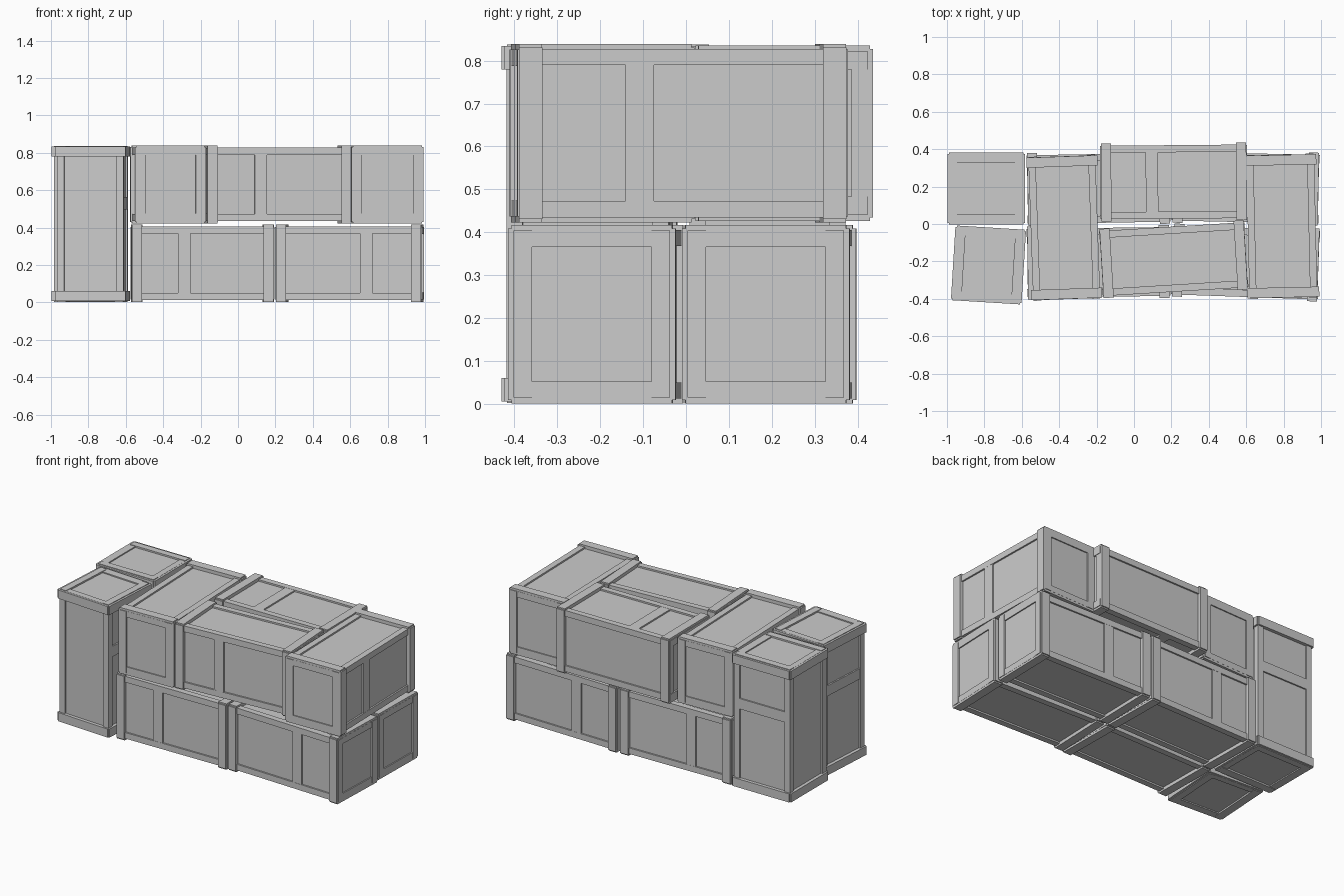
import bpy, bmesh
from math import radians
from mathutils import Matrix, Vector

if "Cube" in bpy.data.objects:
    bpy.data.objects.remove(bpy.data.objects["Cube"])


def box(bm, x, y, z):
    # axis-aligned box from (min, max) ranges
    c = Vector(((x[0]+x[1])/2, (y[0]+y[1])/2, (z[0]+z[1])/2))
    s = Matrix.Diagonal((x[1]-x[0], y[1]-y[0], z[1]-z[0], 1))
    bmesh.ops.create_cube(bm, size=1, matrix=Matrix.Translation(c) @ s)


def span(s, inner, outer):
    return tuple(sorted((s*inner, s*outer)))


def crate(name, loc, rot, L=0.785, W=0.39, H=0.415, divider=-0.1):
    # long axis is x; divider boards sit on the +y and -y sides
    bm = bmesh.new()
    lip, sink = 0.011, 0.01
    l, w, h = L/2, W/2-lip, H/2-lip
    # recessed panels
    box(bm, (-l+sink, l-sink), (-w+sink, w-sink), (-h+sink, h-sink))
    for a in (-1, 1):
        # divider board
        box(bm, (divider-0.033, divider+0.033), span(a, w-0.02, w-0.001), (-h+0.03, h-0.03))
        # long corner rails
        for b in (-1, 1):
            box(bm, (-l+0.004, l-0.004), span(a, w-0.038, w), span(b, h-0.038, h))
        # end collars
        cx = span(a, l-0.058, l-0.004)
        for b in (-1, 1):
            box(bm, cx, span(b, w-0.02, w+lip), (-h-0.003, h+0.003))
            box(bm, cx, (-w-0.003, w+0.003), span(b, h-0.02, h+lip))
            # end frame posts and rails
            box(bm, span(a, l-0.02, l), span(b, w-0.045, w-0.002), (-h+0.002, h-0.002))
            box(bm, span(a, l-0.02, l-0.003), (-w+0.03, w-0.03), span(b, h-0.04, h-0.002))
    me = bpy.data.meshes.new(name)
    bm.to_mesh(me)
    bm.free()
    ob = bpy.data.objects.new(name, me)
    ob.location = loc
    ob.rotation_euler = [radians(r) for r in rot]
    bpy.context.collection.objects.link(ob)


# bottom layer
lo, hi = 0.2095, 0.631
crate("bottom_front_left_crate", (-0.19, -0.205, lo), (0, 0, 0.7), L=0.765)
crate("bottom_front_right_crate", (0.597, -0.206, lo), (0, 0, -2), divider=0.095)
crate("bottom_back_left_crate", (-0.19, 0.19, lo), (0, 0, 1), L=0.765)
crate("bottom_back_right_crate", (0.597, 0.194, lo), (0, 0, -1.2))
# top layer
crate("top_left_crate", (-0.373, -0.02, hi), (0, 0, 92), L=0.77, W=0.38)
crate("top_back_crate", (0.213, 0.225, hi), (90, 0, 0.5), W=0.408, divider=-0.117)
crate("top_front_crate", (0.212, -0.188, hi), (0, 0, 3.5), L=0.78, W=0.37)
crate("top_right_crate", (0.79, -0.012, hi), (0, 0, 91.3), L=0.77, W=0.385)
# upright crates
crate("upright_back_crate", (-0.79, 0.19, 0.42), (0, -90, 0), L=0.835, W=0.385, H=0.412, divider=0.11)
crate("upright_front_crate", (-0.778, -0.219, 0.42), (0, -90, 86.5), L=0.835, W=0.378, H=0.40, divider=0.11)
